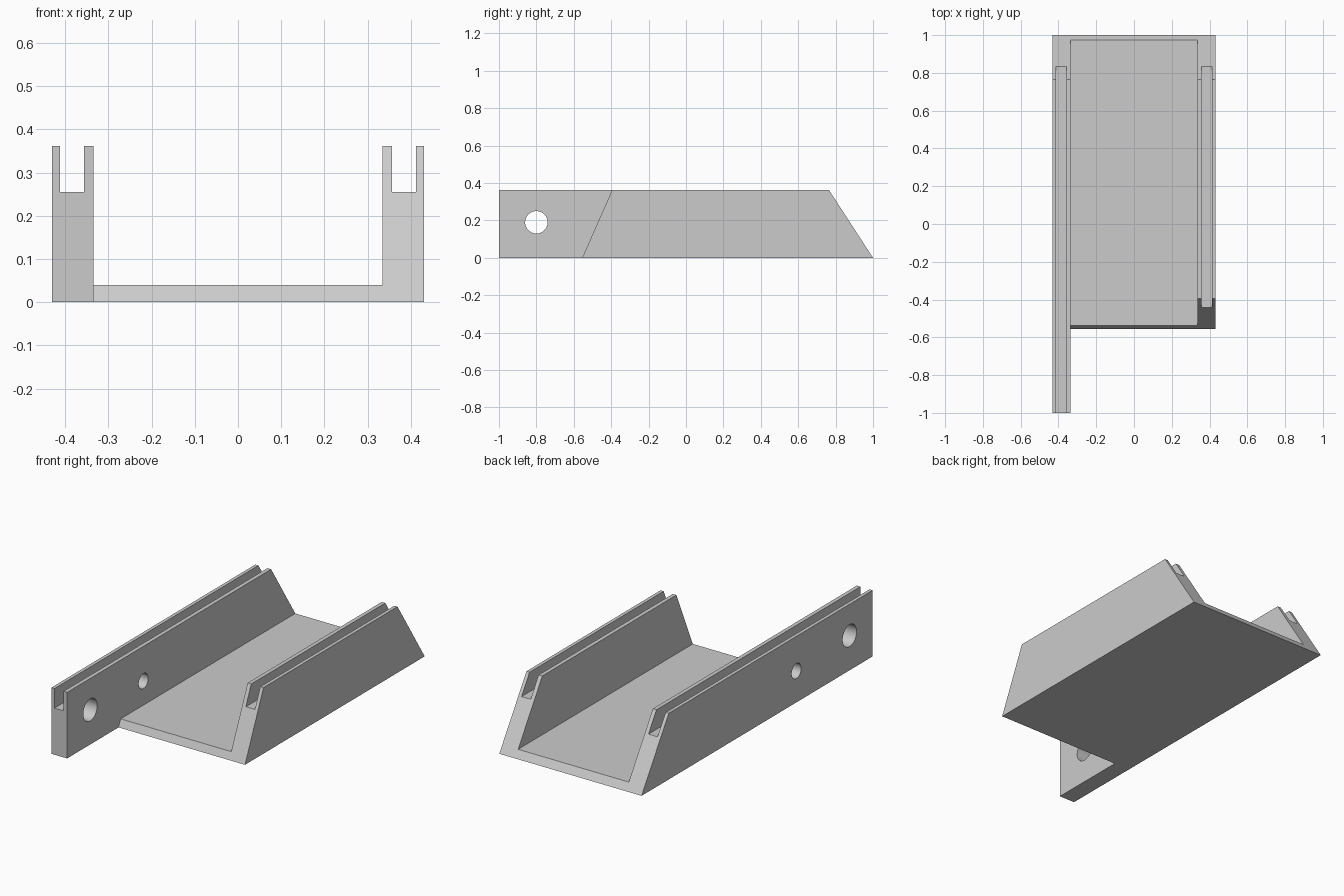
import bpy
import bmesh
import math

cube = bpy.data.objects.get("Cube")
if cube:
    bpy.data.objects.remove(cube, do_unlink=True)

# Overall cross-section sizes
OUTER, INNER = 0.431, 0.335
SLOT_OUT, SLOT_IN = 0.412, 0.357
HEIGHT, SLOT_Z, FLOOR_Z = 0.362, 0.255, 0.04

grey = bpy.data.materials.new("plain grey")
grey.use_nodes = True
colour = (0.6, 0.6, 0.6, 1)
grey.diffuse_color = colour
grey.node_tree.nodes["Principled BSDF"].inputs["Base Color"].default_value = colour


def back_end(z):
    return 1 - 0.235 * z / HEIGHT


def slanted_front(z):
    return -0.555 + 0.16 * z / HEIGHT


def square_front(z):
    return -1.0


def extrude_profile(name, profile, front):
    """Run an x-z profile along y between two end planes."""
    bm = bmesh.new()
    a = [bm.verts.new((x, front(z), z)) for x, z in profile]
    b = [bm.verts.new((x, back_end(z), z)) for x, z in profile]
    bm.faces.new(a)
    bm.faces.new(b)
    n = len(profile)
    for i in range(n):
        j = (i + 1) % n
        bm.faces.new((a[i], a[j], b[j], b[i]))
    bmesh.ops.recalc_face_normals(bm, faces=bm.faces)
    mesh = bpy.data.meshes.new(name)
    bm.to_mesh(mesh)
    bm.free()
    mesh.materials.append(grey)
    obj = bpy.data.objects.new(name, mesh)
    bpy.context.collection.objects.link(obj)
    return obj


# Grooved rail section, from the outer bottom corner round to the inner top
rail_top = [(OUTER, 0), (OUTER, HEIGHT), (SLOT_OUT, HEIGHT), (SLOT_OUT, SLOT_Z),
            (SLOT_IN, SLOT_Z), (SLOT_IN, HEIGHT), (INNER, HEIGHT)]

# Floor plate and short rail share one L-shaped section
extrude_profile("floor_and_left_rail",
                rail_top + [(INNER, FLOOR_Z), (-INNER, FLOOR_Z), (-INNER, 0)],
                slanted_front)

# Long rail, mirrored section with a square front end
long_rail = extrude_profile("long_right_rail",
                            [(-x, z) for x, z in rail_top + [(INNER, 0)]],
                            square_front)

# Cross holes through the long rail
cutters = []
for name, y, z, radius in (("pivot_hole", -0.8, 0.19, 0.06),
                           ("pin_hole", -0.34, 0.172, 0.041)):
    bpy.ops.mesh.primitive_cylinder_add(
        vertices=48, radius=radius, depth=0.3,
        location=(-(OUTER + INNER) / 2, y, z), rotation=(0, math.pi / 2, 0))
    cutter = bpy.context.object
    cutter.name = name + "_cutter"
    cutter.data.materials.append(grey)
    cutter.hide_render = True
    cutters.append(cutter)
    mod = long_rail.modifiers.new(name, 'BOOLEAN')
    mod.operation = 'DIFFERENCE'
    mod.solver = 'EXACT'
    mod.object = cutter

# Bake the holes and smooth their walls
bpy.ops.object.select_all(action='DESELECT')
bpy.context.view_layer.objects.active = long_rail
long_rail.select_set(True)
for name in [m.name for m in long_rail.modifiers]:
    bpy.ops.object.modifier_apply(modifier=name)
for cutter in cutters:
    bpy.data.objects.remove(cutter, do_unlink=True)
bpy.ops.object.shade_smooth_by_angle(angle=math.radians(30))
